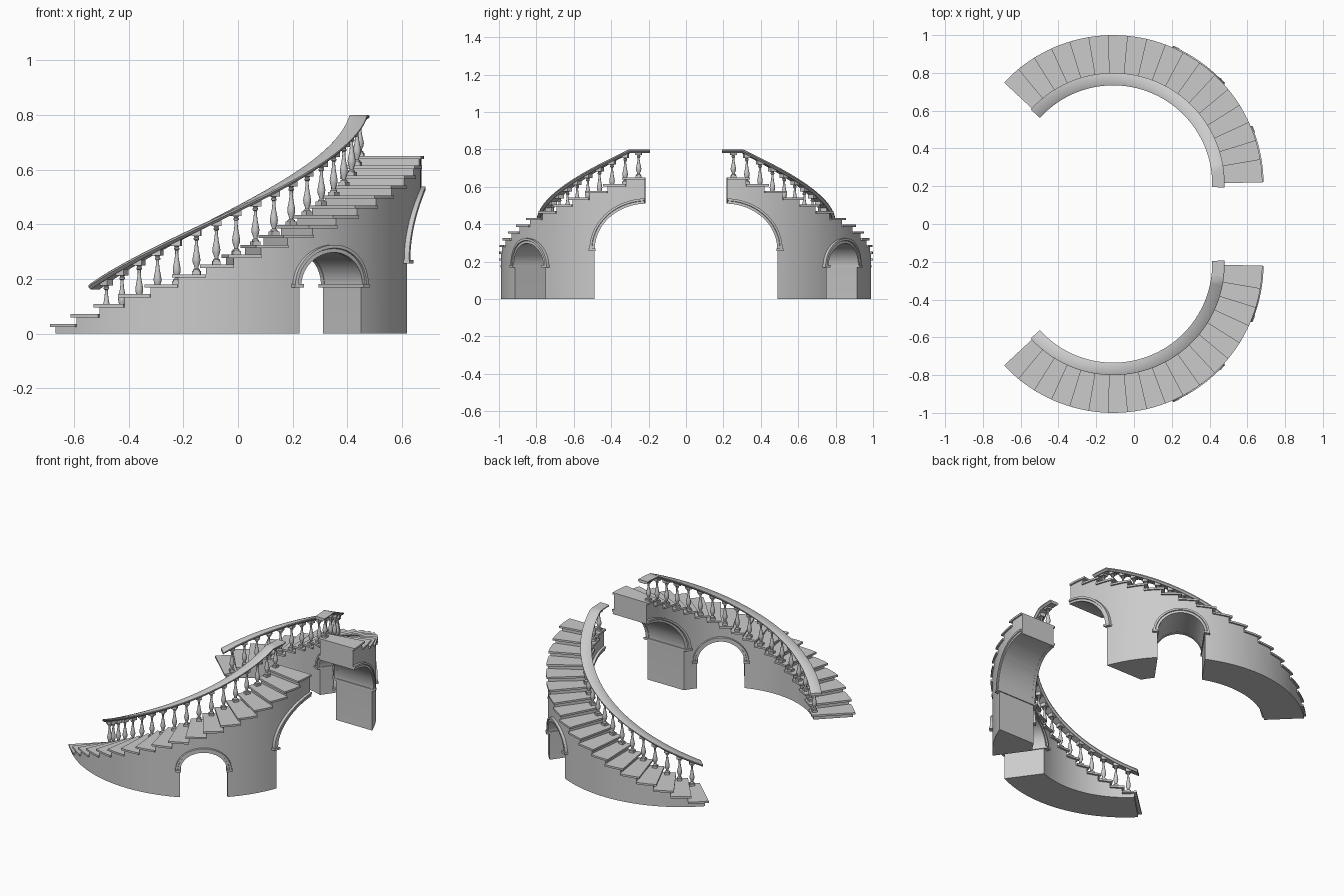
import bpy, bmesh
from math import sin, cos, pi, radians, sqrt
from mathutils import Vector, Matrix

if "Cube" in bpy.data.objects:
    bpy.data.objects.remove(bpy.data.objects["Cube"])

CX, CY = -0.11, -0.21            # centre of the stair's plan circle (front flight)
N, RISE = 18, 0.65 / 18          # number of steps, height of each
A0, A1 = -135.5, -0.7            # start and end angle in degrees
STEP = (A1 - A0) / N
R_IN, R_OUT = 0.545, 0.78        # wall faces
TREAD = 0.012


def pol(r, deg, z):
    a = radians(deg)
    return Vector((CX + r * cos(a), CY + r * sin(a), z))


def finish(bm, name, mirror=True, smooth=True):
    bmesh.ops.recalc_face_normals(bm, faces=bm.faces[:])
    me = bpy.data.meshes.new(name)
    bm.to_mesh(me)
    bm.free()
    ob = bpy.data.objects.new(name, me)
    bpy.context.collection.objects.link(ob)
    bpy.context.view_layer.objects.active = ob
    bpy.ops.object.select_all(action='DESELECT')
    ob.select_set(True)
    if mirror:
        add_mirror(ob)
    if smooth:
        bpy.ops.object.shade_smooth_by_angle(angle=radians(30))
    return ob


def add_mirror(ob):
    m = ob.modifiers.new("other_flight", 'MIRROR')
    m.use_axis = (False, True, False)
    m.use_mirror_merge = False


def skin(bm, rings):
    """Join equal closed sections into a capped solid."""
    vs = [[bm.verts.new(p) for p in r] for r in rings]
    n = len(vs[0])
    for a, b in zip(vs, vs[1:]):
        for i in range(n):
            bm.faces.new((a[i], a[(i + 1) % n], b[(i + 1) % n], b[i]))
    bm.faces.new(vs[0])
    bm.faces.new(vs[-1][::-1])


def local(phi, d, u, z):
    """Point d along an arch axis and u sideways of it."""
    a = radians(phi)
    return Vector((CX + d * cos(a) - u * sin(a), CY + d * sin(a) + u * cos(a), z))


# stepped curved wall
bm = bmesh.new()
cache = {}


def v(r, a, z):
    key = (r, round(a, 4), round(z, 5))
    if key not in cache:
        cache[key] = bm.verts.new(pol(r, a, z))
    return cache[key]


SUB = 3
for k in range(N):
    h = (k + 1) * RISE - TREAD
    low = max(0, h - RISE) if k else 0
    for j in range(SUB):
        a = A0 + STEP * (k + j / SUB)
        b = A0 + STEP * (k + (j + 1) / SUB)
        for r in (R_IN, R_OUT):
            f = [v(r, a, 0), v(r, b, 0), v(r, b, h), v(r, a, h)]
            if j == 0 and k:
                f.append(v(r, a, low))
            bm.faces.new(f)
        for z in (0, h):
            bm.faces.new((v(R_IN, a, z), v(R_OUT, a, z), v(R_OUT, b, z), v(R_IN, b, z)))
        if j == 0:
            bm.faces.new((v(R_IN, a, low), v(R_OUT, a, low), v(R_OUT, a, h), v(R_IN, a, h)))
bm.faces.new((v(R_IN, A1, 0), v(R_OUT, A1, 0), v(R_OUT, A1, h), v(R_IN, A1, h)))
wall = finish(bm, "stair_wall", mirror=False, smooth=False)

# arches: axis angle, half width, springing height, rise, sweep of the trim
ARCHES = [("side_arch", -54.35, 0.139, 0.177, 0.122, pi, 0),
          ("landing_arch", 0, 0.28, 0.265, 0.247, pi, pi / 2 + 0.04)]
for name, phi, w, spring, rise, t0, t1 in ARCHES:
    # opening cut through the wall
    bm = bmesh.new()
    prof = [(w, -0.1)] + [(w * cos(pi * i / 32), spring + rise * sin(pi * i / 32))
                          for i in range(33)] + [(-w, -0.1)]
    skin(bm, [[local(phi, d, u, z) for u, z in prof] for d in (0.3, 1.0)])
    cutter = finish(bm, name + "_cutter", mirror=False, smooth=False)
    cutter.hide_render = True
    m = wall.modifiers.new(name, 'BOOLEAN')
    m.operation, m.solver, m.object = 'DIFFERENCE', 'EXACT', cutter
    bpy.context.view_layer.objects.active = wall
    bpy.ops.object.modifier_apply(modifier=m.name)
    bpy.data.objects.remove(cutter)

    # raised trim on both wall faces
    bm = bmesh.new()
    for r0, r1 in ((R_OUT - 0.01, R_OUT + 0.016), (R_IN + 0.01, R_IN - 0.016)):
        rings = []
        rm = r0 + (r1 - r0) * 0.75
        for i in range(29):
            t = t0 + (t1 - t0) * i / 28
            sec = []
            for off, r in ((-0.002, r0), (-0.002, rm), (0.012, rm), (0.014, r1), (0.026, r1), (0.026, r0)):
                u, z = (w + off) * cos(t), spring + (rise + off) * sin(t)
                sec.append(local(phi, sqrt(r * r - u * u), u, z))
            rings.append(sec)
        skin(bm, rings)
    # impost mouldings along the jambs
    for s in ((-1, 1) if t1 == 0 else (-1,)):
        rings = []
        for r in (R_IN - 0.02, R_OUT + 0.02):
            sec = []
            for u, z in ((w - 0.006, -0.008), (w + 0.03, -0.008), (w + 0.03, 0.005), (w - 0.006, 0.005)):
                sec.append(local(phi, sqrt(r * r - u * u), s * u, spring + z))
            rings.append(sec)
        skin(bm, rings)
    finish(bm, name + "_trim")

add_mirror(wall)
bpy.ops.object.select_all(action='DESELECT')
wall.select_set(True)
bpy.context.view_layer.objects.active = wall
bpy.ops.object.shade_smooth_by_angle(angle=radians(20))

# treads with a nosing over each riser
bm = bmesh.new()
for k in range(N):
    top = (k + 1) * RISE
    a, b = A0 + STEP * k - 1.5, A0 + STEP * (k + 1)
    rings = []
    for j in range(4):
        t = a + (b - a) * j / 3
        rings.append([pol(r, t, z) for r, z in ((0.532, top - TREAD), (0.79, top - TREAD),
                                                (0.79, top), (0.532, top))])
    skin(bm, rings)
finish(bm, "treads")


# handrail: rises with the steps, then runs level at the top
def rail_top(a):
    return 0.80 - 0.00482 * max(0, -9.3 - a)


bm = bmesh.new()
angles = [-137.8 + i * (137.8 - 9.3) / 60 for i in range(61)] + [-6, -3, 0, 1.6]
rings = []
for a in angles:
    z = rail_top(a)
    rings.append([pol(0.557 + dr, a, z + dz) for dr, dz in
                  ((-0.022, -0.019), (0.022, -0.019), (0.033, -0.009), (0.033, -0.003), (0.028, 0),
                   (-0.028, 0), (-0.033, -0.003), (-0.033, -0.009))])
skin(bm, rings)
finish(bm, "handrail")

# turned balusters, one per step
PROFILE = [(0.013, 0.08), (0.013, 0.11), (0.007, 0.14), (0.008, 0.18), (0.0135, 0.27), (0.0145, 0.34),
           (0.012, 0.44), (0.008, 0.56), (0.0055, 0.70), (0.006, 0.77), (0.010, 0.79),
           (0.010, 0.82), (0.007, 0.84), (0.014, 0.90)]
bm = bmesh.new()
for k in range(N):
    a = A0 + STEP * (k + 0.5)
    base = (k + 1) * RISE
    h = rail_top(a) - 0.012 - base
    c = pol(0.557, a, base)
    skin(bm, [[c + Vector((r * cos(2 * pi * i / 12), r * sin(2 * pi * i / 12), z * h))
               for i in range(12)] for r, z in PROFILE])
    for size, z0, z1 in ((0.030, 0, 0.08), (0.034, 0.87, 1.0)):
        mat = (Matrix.Translation(c + Vector((0, 0, h * (z0 + z1) / 2)))
               @ Matrix.Rotation(radians(a), 4, 'Z')
               @ Matrix.Diagonal((size, size, h * (z1 - z0), 1)))
        bmesh.ops.create_cube(bm, size=1, matrix=mat)
finish(bm, "balusters")
